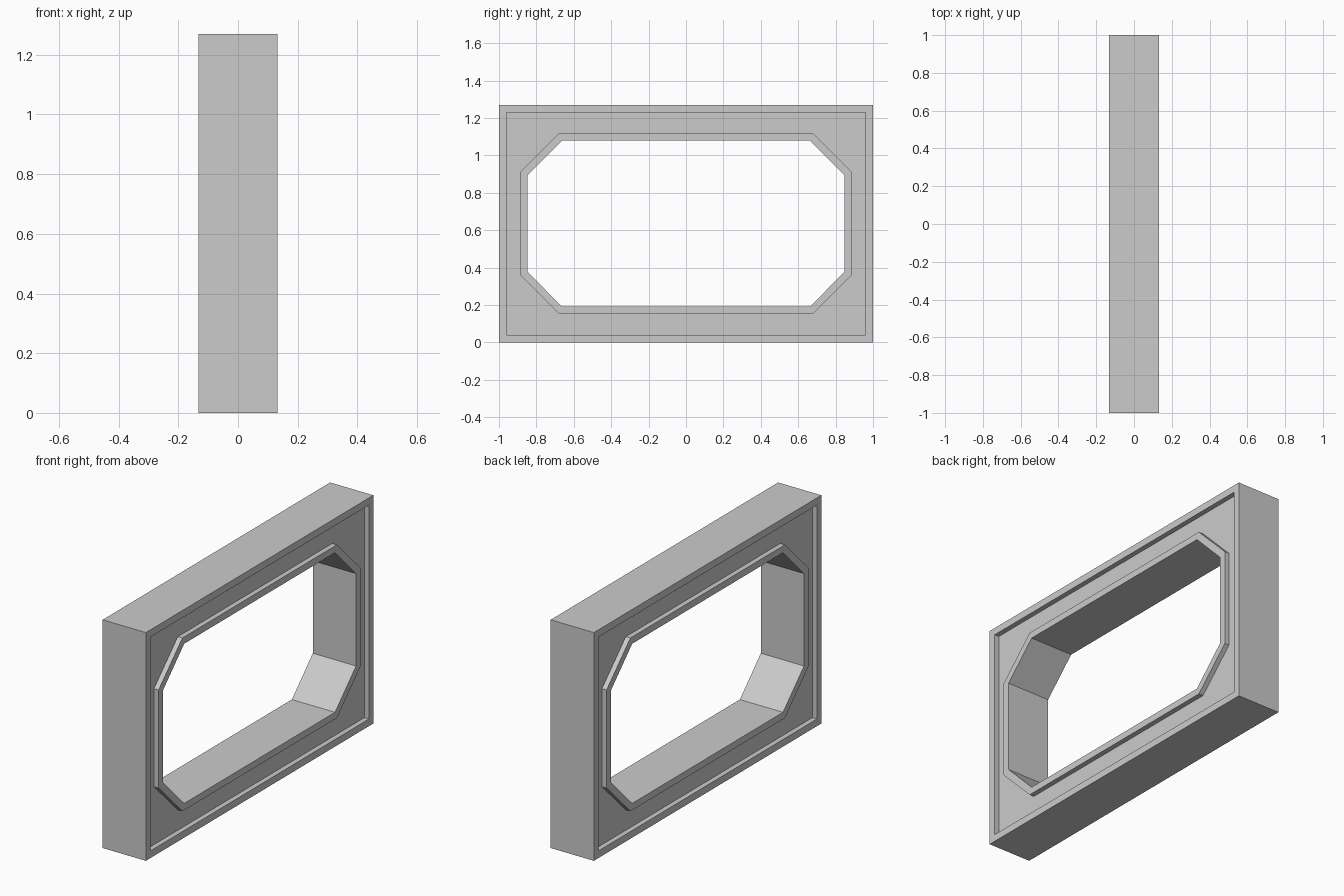
import bpy, bmesh

if "Cube" in bpy.data.objects:
    bpy.data.objects.remove(bpy.data.objects["Cube"])

HALF_X = 0.133      # half thickness
RECESS = 0.028      # depth of the sunken panel
MID_Z = 0.635

bm = bmesh.new()


def rect(x, hy, hz):
    pts = [(hy, hz), (-hy, hz), (-hy, -hz), (hy, -hz)]
    return [bm.verts.new((x, y, MID_Z + z)) for y, z in pts]


def octagon(x, hy, hz, cy, cz):
    # two points per corner, same order as rect
    pts = [(hy, cz), (cy, hz), (-cy, hz), (-hy, cz),
           (-hy, -cz), (-cy, -hz), (cy, -hz), (hy, -cz)]
    return [bm.verts.new((x, y, MID_Z + z)) for y, z in pts]


def bridge(a, b):
    n = len(a)
    for i in range(n):
        j = (i + 1) % n
        bm.faces.new((a[i], a[j], b[j], b[i]))


outer, opening = [], []
for s in (-1, 1):
    front, deep = s * HALF_X, s * (HALF_X - RECESS)
    # raised outer border
    o = rect(front, 1.0, 0.635)
    r = rect(front, 0.96, 0.595)
    rd = rect(deep, 0.96, 0.595)
    bridge(o, r)
    bridge(r, rd)
    # raised lip around the opening
    kd = octagon(deep, 0.888, 0.482, 0.679, 0.273)
    k = octagon(front, 0.888, 0.482, 0.679, 0.273)
    h = octagon(front, 0.848, 0.444, 0.663, 0.257)
    bridge(kd, k)
    bridge(k, h)
    # sunken panel: a triangle at each corner, a quad along each side
    for i in range(4):
        j = (i + 1) % 4
        bm.faces.new((rd[i], kd[2 * i], kd[2 * i + 1]))
        bm.faces.new((rd[i], kd[2 * i + 1], kd[2 * j], rd[j]))
    outer.append(o)
    opening.append(h)

# outer sides and walls of the opening
bridge(*outer)
bridge(*opening)
bmesh.ops.recalc_face_normals(bm, faces=bm.faces)

mesh = bpy.data.meshes.new("window_frame")
bm.to_mesh(mesh)
bm.free()
bpy.context.collection.objects.link(bpy.data.objects.new("window_frame", mesh))
